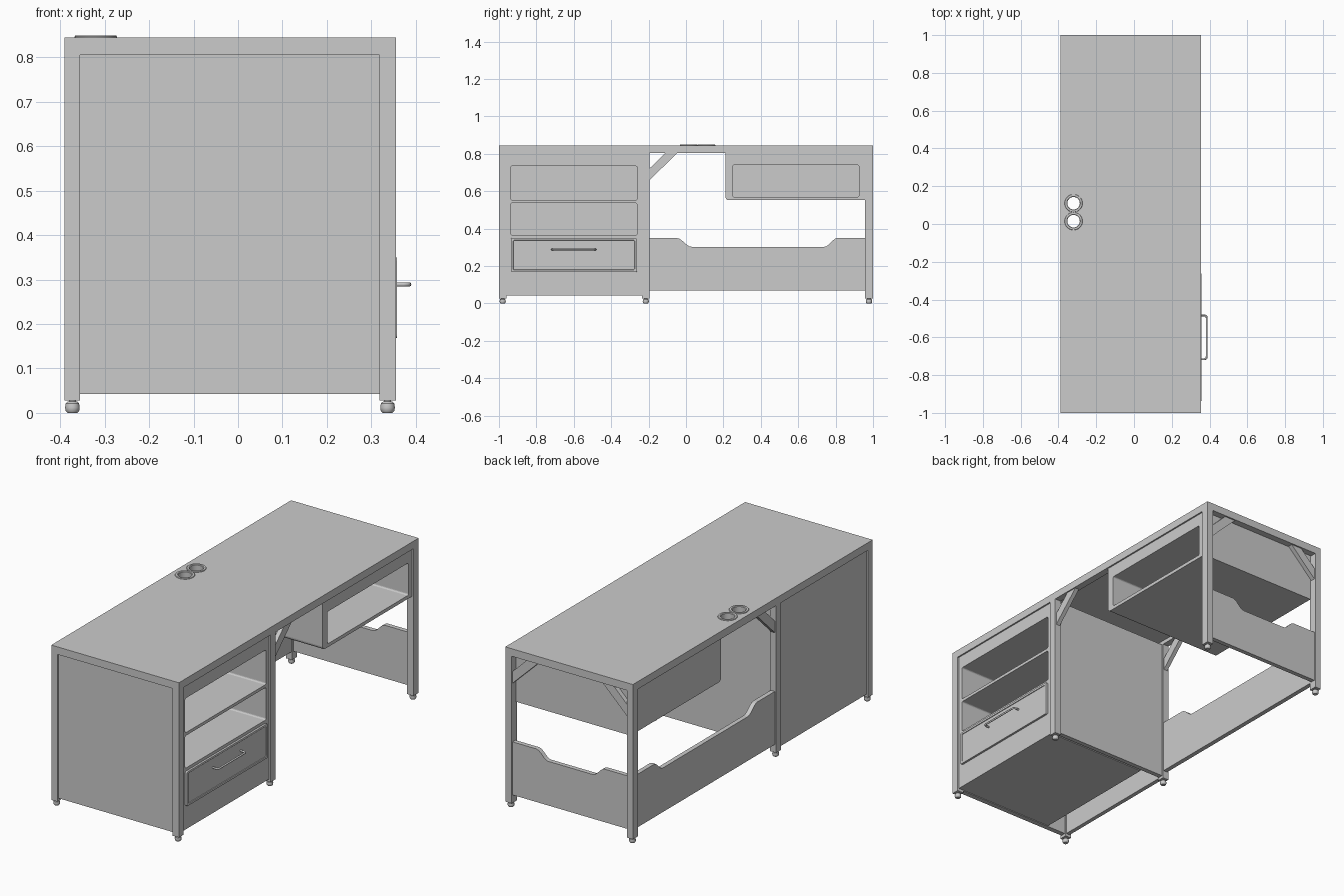
import bpy, bmesh, math

if "Cube" in bpy.data.objects:
    bpy.data.objects.remove(bpy.data.objects["Cube"])

X0, X1 = -0.39, 0.355        # desk back and front planes
XI0, XI1 = -0.355, 0.318     # inner leg faces
RAIL, TOP = 0.805, 0.845


def finish(name, bm):
    bmesh.ops.recalc_face_normals(bm, faces=bm.faces[:])
    me = bpy.data.meshes.new(name)
    bm.to_mesh(me)
    bm.free()
    ob = bpy.data.objects.new(name, me)
    bpy.context.collection.objects.link(ob)
    return ob


def prism(name, pts, axis, a, b):
    """Extrude a 2D outline from a to b along axis (x: pts=(y,z), y: (x,z), z: (x,y))."""
    place = {'x': lambda p, t: (t, p[0], p[1]),
             'y': lambda p, t: (p[0], t, p[1]),
             'z': lambda p, t: (p[0], p[1], t)}[axis]
    bm = bmesh.new()
    lo = [bm.verts.new(place(p, a)) for p in pts]
    hi = [bm.verts.new(place(p, b)) for p in pts]
    bm.faces.new(lo)
    bm.faces.new(hi)
    n = len(pts)
    for i in range(n):
        j = (i + 1) % n
        bm.faces.new((lo[i], lo[j], hi[j], hi[i]))
    return finish(name, bm)


def box(name, x0, x1, y0, y1, z0, z1):
    return prism(name, [(x0, y0), (x1, y0), (x1, y1), (x0, y1)], 'z', z0, z1)


def rounded(a0, a1, b0, b1, r, n=4):
    pts = []
    for k, (cx, cy) in enumerate([(a1 - r, b1 - r), (a0 + r, b1 - r),
                                  (a0 + r, b0 + r), (a1 - r, b0 + r)]):
        for i in range(n + 1):
            t = math.pi / 2 * (k + i / n)
            pts.append((cx + r * math.cos(t), cy + r * math.sin(t)))
    return pts


def circle(cx, cy, r, n=32):
    return [(cx + r * math.cos(2 * math.pi * i / n), cy + r * math.sin(2 * math.pi * i / n))
            for i in range(n)]


def cut(ob, cutter):
    cutter.hide_render = True
    m = ob.modifiers.new('cut', 'BOOLEAN')
    m.operation = 'DIFFERENCE'
    m.solver = 'EXACT'
    m.object = cutter
    bpy.context.view_layer.objects.active = ob
    bpy.ops.object.modifier_apply(modifier=m.name)
    bpy.data.objects.remove(cutter)


def smooth(ob):
    bpy.ops.object.select_all(action='DESELECT')
    ob.select_set(True)
    bpy.context.view_layer.objects.active = ob
    bpy.ops.object.shade_smooth_by_angle(angle=math.radians(35))


def lathe(name, profile, cx, cy, n=24, closed=False):
    """Turn (radius, z) points around a vertical axis."""
    bm = bmesh.new()
    rings = [[bm.verts.new((x, y, z)) for x, y in circle(cx, cy, r, n)] for r, z in profile]
    pairs = list(zip(rings, rings[1:]))
    if closed:
        pairs.append((rings[-1], rings[0]))
    else:
        bm.faces.new(rings[0])
        bm.faces.new(rings[-1])
    for p, q in pairs:
        for i in range(n):
            j = (i + 1) % n
            bm.faces.new((p[i], p[j], q[j], q[i]))
    ob = finish(name, bm)
    smooth(ob)
    return ob


# Table top with hollow underside and two cable holes
top = box('table_top', X0, X1, -1, 1, RAIL, TOP)
cut(top, box('cutter', XI0, XI1, -0.96, 0.957, 0.7, 0.825))
for gy in (0.015, 0.11):
    cut(top, prism('cutter', circle(-0.32, gy, 0.036), 'z', 0.7, 0.9))
    lathe('cable_grommet', [(0.036, 0.805), (0.036, 0.843), (0.0475, 0.843), (0.0475, 0.847),
                            (0.046, 0.849), (0.036, 0.849), (0.033, 0.846), (0.033, 0.805)],
          -0.32, gy, 32, True)

# Legs and rounded feet
for y0, y1 in ((-1, -0.96), (-0.235, -0.195), (0.957, 1)):
    for x0, x1 in ((X0, XI0), (XI1, X1)):
        box('leg', x0, x1, y0, y1, 0.028, RAIL)
        lathe('foot', [(0.011, 0), (0.015, 0.004), (0.0165, 0.012), (0.015, 0.021),
                       (0.011, 0.025), (0.008, 0.026), (0.008, 0.032)],
              (x0 + x1) / 2, (y0 + y1) / 2)

# Cabinet outer panels, set slightly behind the legs
box('cabinet_end_panel', XI0, XI1, -0.992, -0.965, 0.043, RAIL)
box('cabinet_inner_panel', XI0, XI1, -0.228, -0.203, 0.043, RAIL)
box('cabinet_back_panel', -0.382, -0.36, -0.96, -0.235, 0.043, RAIL)

# Cabinet body with two open compartments
body = box('cabinet_body', -0.24, 0.347, -0.96, -0.235, 0.043, RAIL)
for z0, z1 in ((0.553, 0.735), (0.366, 0.537)):
    cut(body, prism('cutter', rounded(-0.936, -0.262, z0, z1, 0.008), 'x', -0.22, 0.5))

# Drawer front: raised rim around a flat panel
drawer = prism('drawer_front', rounded(-0.936, -0.262, 0.168, 0.35, 0.008), 'x', 0.33, 0.358)
bev = drawer.modifiers.new('edge', 'BEVEL')
bev.width, bev.segments, bev.limit_method = 0.004, 2, 'ANGLE'
bev.angle_limit = math.radians(60)
cut(drawer, prism('cutter', rounded(-0.924, -0.274, 0.18, 0.338, 0.006), 'x', 0.354, 0.5))

# Drawer pull: bent round bar
cu = bpy.data.curves.new('drawer_handle', 'CURVE')
cu.dimensions = '3D'
cu.bevel_depth, cu.bevel_resolution, cu.use_fill_caps = 0.005, 3, True
half = [(0.352, -0.716), (0.372, -0.716), (0.380, -0.714), (0.384, -0.709), (0.385, -0.700)]
path = half + [(x, -1.2 - y) for x, y in reversed(half)]
sp = cu.splines.new('POLY')
sp.points.add(len(path) - 1)
for p, (x, y) in zip(sp.points, path):
    p.co = (x, y, 0.289, 1)
bpy.context.collection.objects.link(bpy.data.objects.new('drawer_handle', cu))

# Hanging shelf box with one rounded lower corner
corner = [(0.23 - 0.02 * math.cos(t), 0.572 - 0.02 * math.sin(t))
          for t in (math.pi / 2 * i / 5 for i in range(6))]
shelf = prism('hanging_shelf', [(0.21, 0.815)] + corner + [(0.965, 0.552), (0.965, 0.815)],
              'x', -0.352, 0.316)
front = prism('shelf_front', [(0.21, RAIL)] + corner + [(0.957, 0.552), (0.957, RAIL)],
              'x', 0.316, 0.347)
for ob, a, b in ((shelf, -0.33, 0.5), (front, 0.2, 0.5)):
    cut(ob, prism('cutter', rounded(0.25, 0.925, 0.57, 0.74, 0.008), 'x', a, b))


# Low guard panels with a scooped top edge
def scoop(a0, a1, d0, d1, e0, e1, n=6):
    lo, hi, bottom = 0.303, 0.35, 0.07
    ease = [(i / n, (1 + math.cos(math.pi * i / n)) / 2) for i in range(n + 1)]
    pts = [(a1, bottom), (a0, bottom), (a0, hi)]
    pts += [(d0 + (d1 - d0) * t, lo + (hi - lo) * s) for t, s in ease]
    pts += [(e0 + (e1 - e0) * t, hi - (hi - lo) * s) for t, s in ease]
    return pts + [(a1, hi)]


prism('back_guard', scoop(-0.195, 0.957, -0.05, 0.03, 0.74, 0.81), 'x', -0.382, -0.358)
prism('end_guard', scoop(XI0, XI1, -0.22, -0.15, 0.11, 0.18), 'y', 0.968, 0.992)


# Diagonal corner braces
def brace(axis, c, s, a, b):
    pts = [(0, 0.66), (0.15, RAIL), (0.085, RAIL), (0, 0.722)]
    prism('corner_brace', [(c + s * u, z) for u, z in pts], axis, a, b)


brace('x', -0.195, 1, 0.325, 0.348)
brace('x', -0.195, 1, -0.383, -0.36)
brace('y', XI0, 1, 0.968, 0.992)
brace('y', XI1, -1, 0.968, 0.992)
